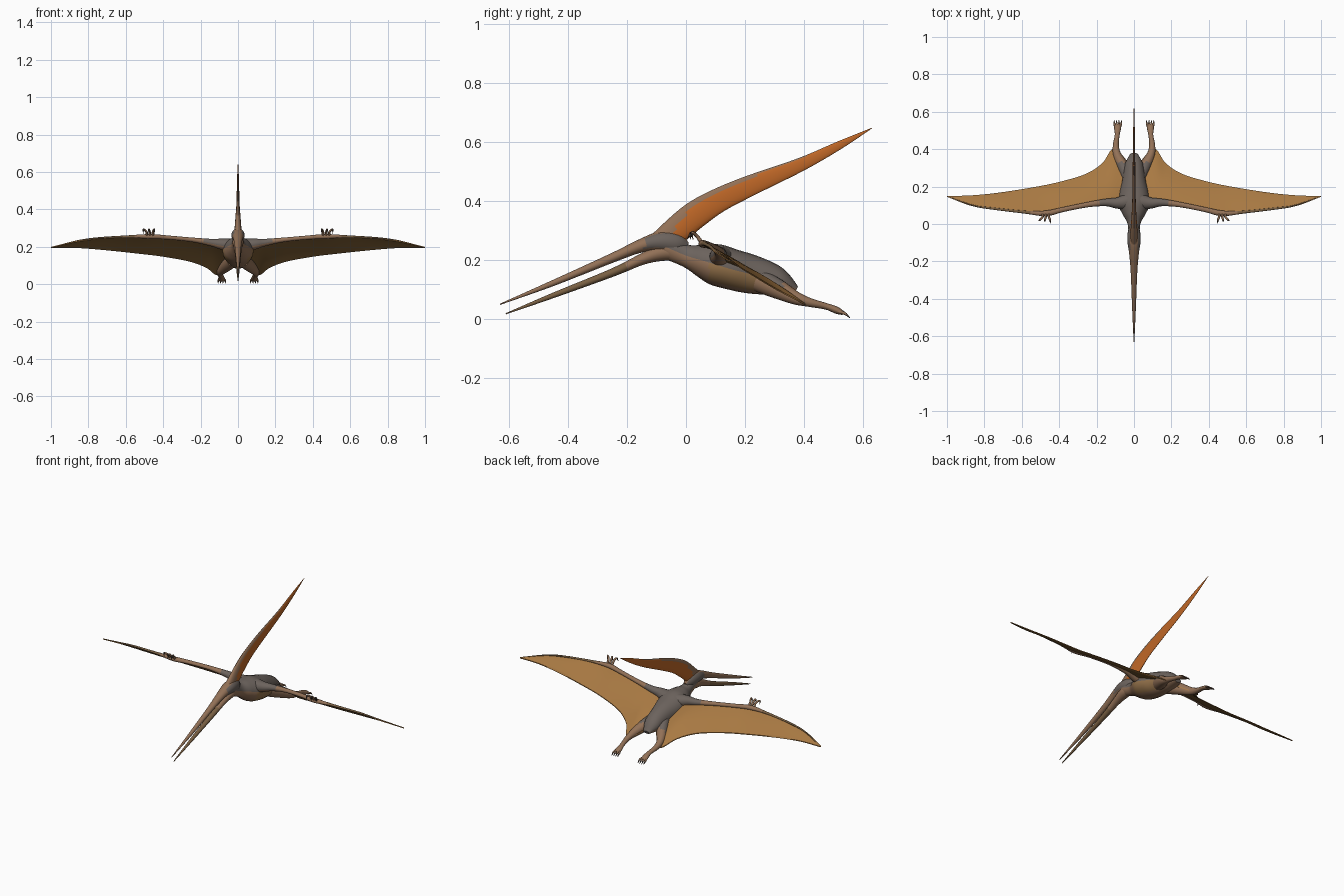
import bpy
import bmesh
from math import sin, cos, pi, radians
from mathutils import Vector

if "Cube" in bpy.data.objects:
    bpy.data.objects.remove(bpy.data.objects["Cube"])


def material(name, rgb):
    m = bpy.data.materials.new(name)
    m.use_nodes = True
    m.diffuse_color = (*rgb, 1)
    bsdf = m.node_tree.nodes["Principled BSDF"]
    bsdf.inputs["Base Color"].default_value = (*rgb, 1)
    bsdf.inputs["Roughness"].default_value = 0.8
    return m


GREY = material("slate grey hide", (0.15, 0.125, 0.11))
TAN = material("tan brown skin", (0.29, 0.165, 0.095))
BELLY = material("ochre belly", (0.30, 0.17, 0.07))
JAW = material("dark horn", (0.19, 0.115, 0.055))
ORANGE = material("orange crest", (0.52, 0.135, 0.02))
WING = material("ochre membrane", (0.39, 0.19, 0.055))
UNDER = material("membrane underside", (0.24, 0.13, 0.04))
CLAW = material("dark claw", (0.07, 0.05, 0.04))


def spline(points, steps):
    """Catmull-Rom interpolation of tuples of any length."""
    pts = [Vector(p) for p in points]
    pts = [pts[0] * 2 - pts[1]] + pts + [pts[-1] * 2 - pts[-2]]
    out = []
    for a, b, c, d in zip(pts, pts[1:], pts[2:], pts[3:]):
        for i in range(steps):
            t = i / steps
            out.append(0.5 * (2 * b + (c - a) * t + (2 * a - 5 * b + 4 * c - d) * t * t
                              + (3 * b - a - 3 * c + d) * t ** 3))
    return out + [pts[-2]]


def skin(name, rings, mats, rule=None, mirror=False):
    """Bridge closed rings into one capped surface; rule picks a material per face."""
    bm = bmesh.new()
    loops = [[bm.verts.new(p) for p in ring] for ring in rings]
    n = len(loops[0])
    sides = []
    for a, b in zip(loops, loops[1:]):
        for i in range(n):
            j = (i + 1) % n
            sides.append((bm.faces.new((a[i], a[j], b[j], b[i])), i))
    bm.faces.new(loops[0])
    bm.faces.new(loops[-1])
    bmesh.ops.recalc_face_normals(bm, faces=bm.faces)
    if rule:
        for face, i in sides:
            height = sin(2 * pi * (i + 0.5) / n)
            face.material_index = rule(face.calc_center_median(), face.normal, height)
    mesh = bpy.data.meshes.new(name)
    bm.to_mesh(mesh)
    bm.free()
    for m in mats:
        mesh.materials.append(m)
    ob = bpy.data.objects.new(name, mesh)
    bpy.context.collection.objects.link(ob)
    if mirror:
        ob.modifiers.new("mirror", "MIRROR").use_mirror_merge = False
    bpy.ops.object.select_all(action="DESELECT")
    ob.select_set(True)
    bpy.context.view_layer.objects.active = ob
    bpy.ops.object.shade_smooth_by_angle(angle=radians(50))
    return ob


def tube(name, stations, mats, rule=None, mirror=False, steps=5, sides=20):
    """Elliptical tube through stations of x, y, z, half width, half height."""
    st = spline(stations, steps)
    rings = []
    for k, s in enumerate(st):
        a, b = st[max(k - 1, 0)], st[min(k + 1, len(st) - 1)]
        tangent = Vector((b - a)[:3]).normalized()
        side = tangent.cross(Vector((0, 0, 1))).normalized()
        up = side.cross(tangent)
        w, h = max(s[3], 0.0006), max(s[4], 0.0006)
        rings.append([Vector(s[:3]) + side * w * cos(2 * pi * i / sides)
                      + up * h * sin(2 * pi * i / sides) for i in range(sides)])
    return skin(name, rings, mats, rule, mirror)


def midline(name, stations, mats, rule=None):
    return tube(name, [(0, *s) for s in stations], mats, rule)


# Torso and neck: grey back, tan throat, ochre belly
def torso_rule(c, n, h):
    if h > -0.1:
        return 0
    return 2 if 0.08 < c.y < 0.27 and h > -0.85 else 1


midline("torso", [(-0.07, 0.245, 0.03, 0.04), (0, 0.215, 0.034, 0.038),
                  (0.05, 0.2, 0.06, 0.055), (0.1, 0.185, 0.082, 0.07),
                  (0.16, 0.167, 0.08, 0.069), (0.22, 0.152, 0.066, 0.066),
                  (0.29, 0.135, 0.054, 0.054), (0.33, 0.122, 0.045, 0.038),
                  (0.375, 0.102, 0.02, 0.01)],
        [GREY, TAN, BELLY], torso_rule)

# Head with the long upper beak, grey around the cheek
midline("head_and_upper_beak", [(-0.63, 0.05, 0.002, 0.002), (-0.45, 0.122, 0.01, 0.01),
                                (-0.25, 0.207, 0.018, 0.016), (-0.15, 0.249, 0.027, 0.023),
                                (-0.085, 0.262, 0.036, 0.035), (-0.03, 0.255, 0.03, 0.035),
                                (0.005, 0.245, 0.012, 0.015)],
        [TAN, GREY], lambda c, n, h: int(c.y > -0.14 and -0.5 < h < 0.75))

# Lower beak, hanging slightly open
midline("lower_beak", [(-0.61, 0.018, 0.002, 0.002), (-0.45, 0.08, 0.009, 0.009),
                       (-0.25, 0.157, 0.016, 0.014), (-0.15, 0.202, 0.023, 0.019),
                       (-0.08, 0.225, 0.03, 0.028), (-0.03, 0.22, 0.022, 0.022)],
        [JAW, TAN], lambda c, n, h: int(c.y > -0.2))


# Tall blade crest: orange flanks under a tan front rim
def crest_rule(c, n, h):
    return int(c.y < -0.035 or h > 0.45 + 1.1 * max(c.y, 0))


midline("crest", [(-0.12, 0.248, 0.022, 0.026), (-0.045, 0.292, 0.019, 0.045),
                  (0.03, 0.352, 0.014, 0.047), (0.11, 0.402, 0.01, 0.041),
                  (0.22, 0.453, 0.008, 0.035), (0.39, 0.524, 0.006, 0.023),
                  (0.52, 0.589, 0.004, 0.014), (0.63, 0.647, 0.001, 0.001)],
        [ORANGE, TAN], crest_rule)

# Wing membranes: leading point, then trailing point, from body to tip
edges = [(0.03, 0.11, 0.19, 0.03, 0.33, 0.1), (0.1, 0.1, 0.217, 0.107, 0.405, 0.053),
         (0.16, 0.112, 0.225, 0.17, 0.325, 0.093), (0.25, 0.1, 0.237, 0.26, 0.267, 0.126),
         (0.38, 0.073, 0.25, 0.4, 0.225, 0.152), (0.48, 0.05, 0.256, 0.53, 0.198, 0.168),
         (0.66, 0.07, 0.254, 0.72, 0.168, 0.188), (0.85, 0.092, 0.234, 0.87, 0.153, 0.199),
         (1, 0.145, 0.2, 1, 0.15, 0.199)]
rows = 10
wing_rings = []
for s in spline(edges, 6):
    lead, trail = Vector(s[:3]), Vector(s[3:])
    lead.x, trail.x = min(lead.x, 1), min(trail.x, 1)
    camber = (trail - lead).length * 0.05
    line = [lead.lerp(trail, i / rows) + Vector((0, 0, camber * sin(pi * i / rows)))
            for i in range(rows + 1)]
    drop = Vector((0, 0, 0.005))
    wing_rings.append(line + [p - drop for p in reversed(line)])
skin("wing_membrane", wing_rings, [WING, UNDER], lambda c, n, h: int(n.z < 0), True)

# Arm and long wing finger along the leading edge
tube("arm", [(0.03, 0.12, 0.205, 0.045, 0.04), (0.09, 0.112, 0.215, 0.03, 0.029),
             (0.15, 0.115, 0.224, 0.02, 0.019), (0.25, 0.103, 0.238, 0.014, 0.012),
             (0.38, 0.077, 0.25, 0.013, 0.011), (0.47, 0.057, 0.255, 0.015, 0.013),
             (0.58, 0.063, 0.255, 0.008, 0.007), (0.75, 0.082, 0.246, 0.006, 0.005),
             (0.86, 0.099, 0.231, 0.004, 0.004), (0.99, 0.146, 0.2, 0.001, 0.001)],
     [GREY, TAN, JAW], lambda c, n, h: 0 if c.x < 0.19 and h > -0.3 else 1 if c.x < 0.55 else 2,
     True)

# Clawed fingers at the wrist
for i in range(3):
    x = 0.455 + 0.017 * i
    tip = x + 0.012 * (i - 0.6)
    tube(f"finger_{i + 1}", [(x, 0.055, 0.255, 0.007, 0.007), (x, 0.038, 0.28, 0.006, 0.006),
                             (tip, 0.02, 0.293, 0.005, 0.005),
                             (tip, 0.004 + 0.01 * i, 0.27, 0.001, 0.001)],
         [TAN, CLAW], lambda c, n, h: int(c.y < 0.02), True, 4, 8)

# Hind legs trailing behind
tube("leg", [(0.03, 0.25, 0.13, 0.035, 0.04), (0.06, 0.31, 0.102, 0.032, 0.034),
             (0.09, 0.37, 0.072, 0.022, 0.023), (0.097, 0.42, 0.056, 0.016, 0.015),
             (0.09, 0.475, 0.043, 0.013, 0.011), (0.088, 0.51, 0.03, 0.018, 0.012),
             (0.088, 0.532, 0.02, 0.016, 0.007)],
     [TAN, GREY], lambda c, n, h: int(c.y < 0.33 and h > 0.3), True)

# Splayed toes with dark claws
for i in range(4):
    x = 0.076 + 0.008 * i
    tip = 0.068 + 0.0125 * i
    tube(f"toe_{i + 1}", [(x, 0.515, 0.026, 0.006, 0.006), (tip, 0.538, 0.019, 0.005, 0.005),
                          (tip, 0.555, 0.004, 0.001, 0.001)],
         [TAN, CLAW], lambda c, n, h: int(c.y > 0.545), True, 4, 8)
